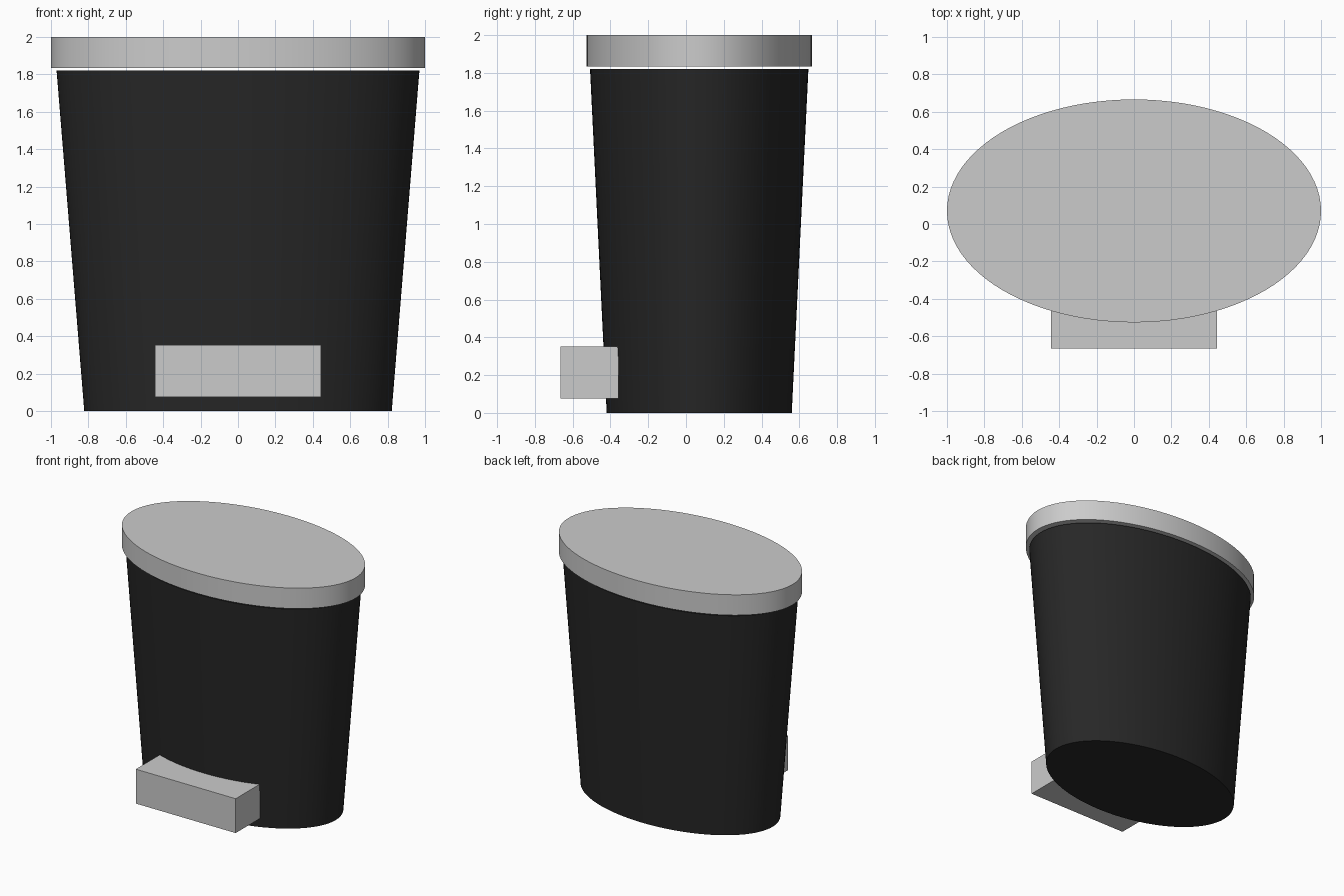
import bpy, bmesh
from mathutils import Matrix

if "Cube" in bpy.data.objects:
    bpy.data.objects.remove(bpy.data.objects["Cube"])

CY = 0.07      # centre of the oval in y
RATIO = 0.596  # oval depth / width


def finish(name, bm, mat=None, smooth=False):
    mesh = bpy.data.meshes.new(name)
    bm.to_mesh(mesh)
    bm.free()
    obj = bpy.data.objects.new(name, mesh)
    bpy.context.collection.objects.link(obj)
    if mat:
        mesh.materials.append(mat)
    if smooth:
        bpy.ops.object.select_all(action='DESELECT')
        obj.select_set(True)
        bpy.context.view_layer.objects.active = obj
        bpy.ops.object.shade_smooth_by_angle(angle=0.6)
    return obj


def oval(name, r_bottom, r_top, z0, z1, mat=None):
    """Closed oval drum, optionally tapered."""
    bm = bmesh.new()
    place = Matrix.Translation((0, CY, (z0 + z1) / 2)) @ Matrix.Diagonal((1, RATIO, 1, 1))
    bmesh.ops.create_cone(bm, cap_ends=True, segments=96, radius1=r_bottom,
                          radius2=r_top, depth=z1 - z0, matrix=place)
    return finish(name, bm, mat, True)


black = bpy.data.materials.new("black_plastic")
black.diffuse_color = (0.02, 0.02, 0.02, 1)
black.use_nodes = True
black.node_tree.nodes["Principled BSDF"].inputs["Base Color"].default_value = black.diffuse_color

# Tapered bin body and the lid floating just above it
oval("bin_body", 0.822, 0.97, 0.0, 1.82, black)
oval("lid", 1.0, 1.0, 1.835, 2.0)

# Foot pedal block, its back set into the body
bm = bmesh.new()
y0, y1, z0, z1 = -0.665, -0.357, 0.075, 0.352
bmesh.ops.create_cube(bm, size=1, matrix=Matrix.Translation((0, (y0 + y1) / 2, (z0 + z1) / 2))
                      @ Matrix.Diagonal((0.89, y1 - y0, z1 - z0, 1)))
finish("foot_pedal", bm)
